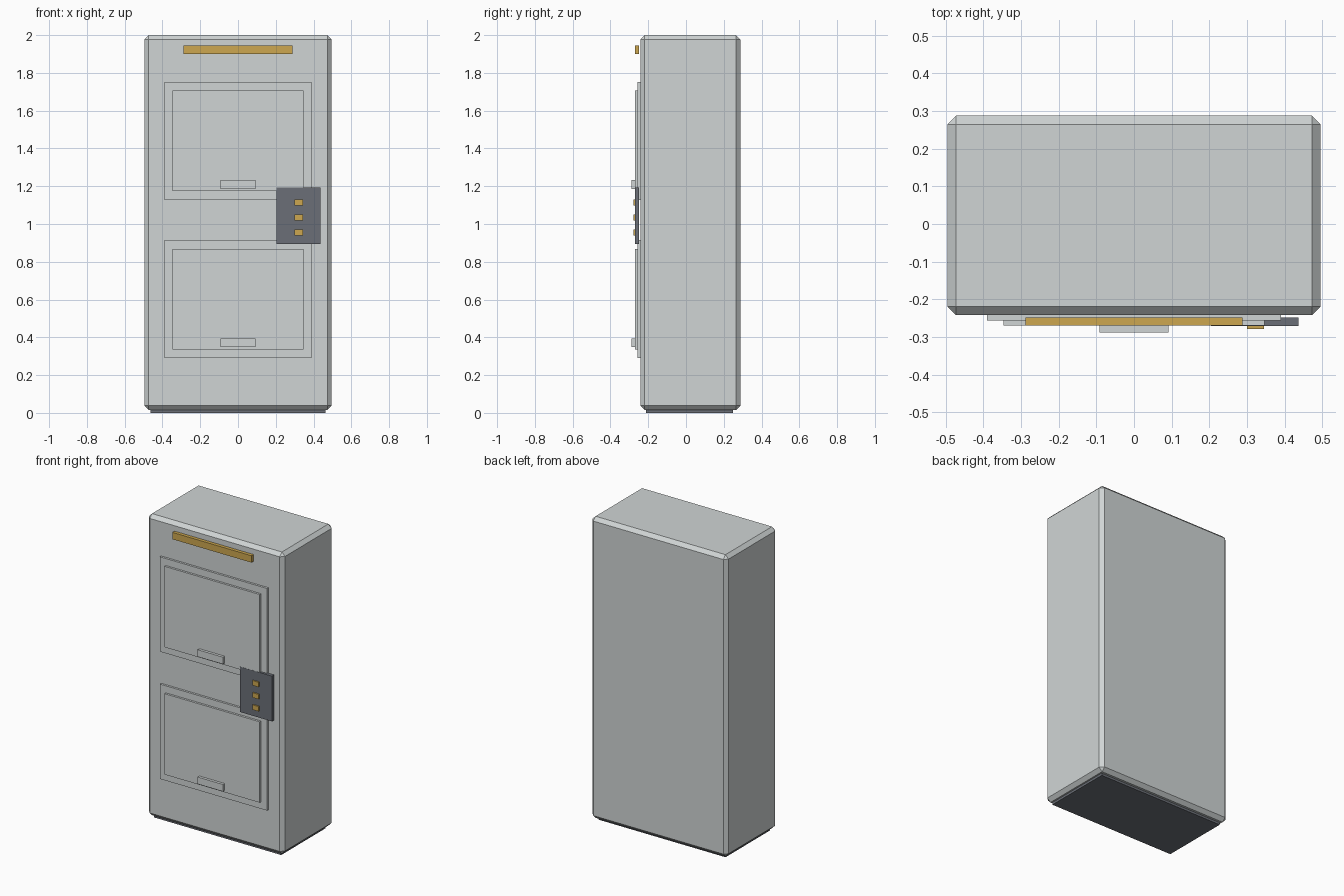
import bpy
import bmesh
from mathutils import Vector

old = bpy.data.objects.get("Cube")
if old:
    bpy.data.objects.remove(old, do_unlink=True)


def make_material(name, rgb):
    mat = bpy.data.materials.new(name)
    mat.use_nodes = True
    color = (*rgb, 1.0)
    mat.diffuse_color = color
    mat.node_tree.nodes["Principled BSDF"].inputs["Base Color"].default_value = color
    return mat


grey = make_material("light grey", (0.63, 0.665, 0.665))
dark = make_material("slate grey", (0.147, 0.159, 0.184))
gold = make_material("gold", (0.61, 0.39, 0.08))


def box(name, x, y, z, mat, bevel=0.0):
    """Box spanning the given (min, max) range on each axis."""
    bm = bmesh.new()
    bmesh.ops.create_cube(bm, size=1.0)
    low, high = Vector((x[0], y[0], z[0])), Vector((x[1], y[1], z[1]))
    bmesh.ops.scale(bm, vec=high - low, verts=bm.verts)
    bmesh.ops.translate(bm, vec=(low + high) / 2, verts=bm.verts)
    mesh = bpy.data.meshes.new(name)
    bm.to_mesh(mesh)
    bm.free()
    mesh.materials.append(mat)
    obj = bpy.data.objects.new(name, mesh)
    bpy.context.collection.objects.link(obj)
    if bevel:
        mod = obj.modifiers.new("chamfer", "BEVEL")
        mod.width = bevel
        mod.segments = 1
    return obj


# Chamfered cabinet on a recessed plinth
FRONT = -0.242
box("cabinet_body", (-0.496, 0.496), (FRONT, 0.288), (0.015, 2.0), grey, bevel=0.023)
box("plinth", (-0.463, 0.463), (-0.212, 0.25), (0, 0.05), dark)

# Two doors, each a frame, a raised panel and a handle
for label, base in (("lower", 0.29), ("upper", 1.128)):
    box(label + "_door_frame", (-0.39, 0.39), (-0.256, FRONT + 0.01),
        (base, base + 0.624), grey)
    box(label + "_door_panel", (-0.347, 0.347), (-0.27, -0.25),
        (base + 0.046, base + 0.578), grey)
    box(label + "_door_handle", (-0.092, 0.092), (-0.288, -0.265),
        (base + 0.058, base + 0.104), grey)

# Trim bar near the top
box("trim_bar", (-0.288, 0.288), (-0.27, -0.248), (1.9, 1.945), gold)

# Control panel with three buttons
box("control_panel", (0.205, 0.437), (-0.271, -0.248), (0.895, 1.193), dark)
for i in range(3):
    z = 0.955 + 0.08 * i
    box(f"button_{i + 1}", (0.3, 0.345), (-0.279, -0.265), (z - 0.016, z + 0.016), gold)
